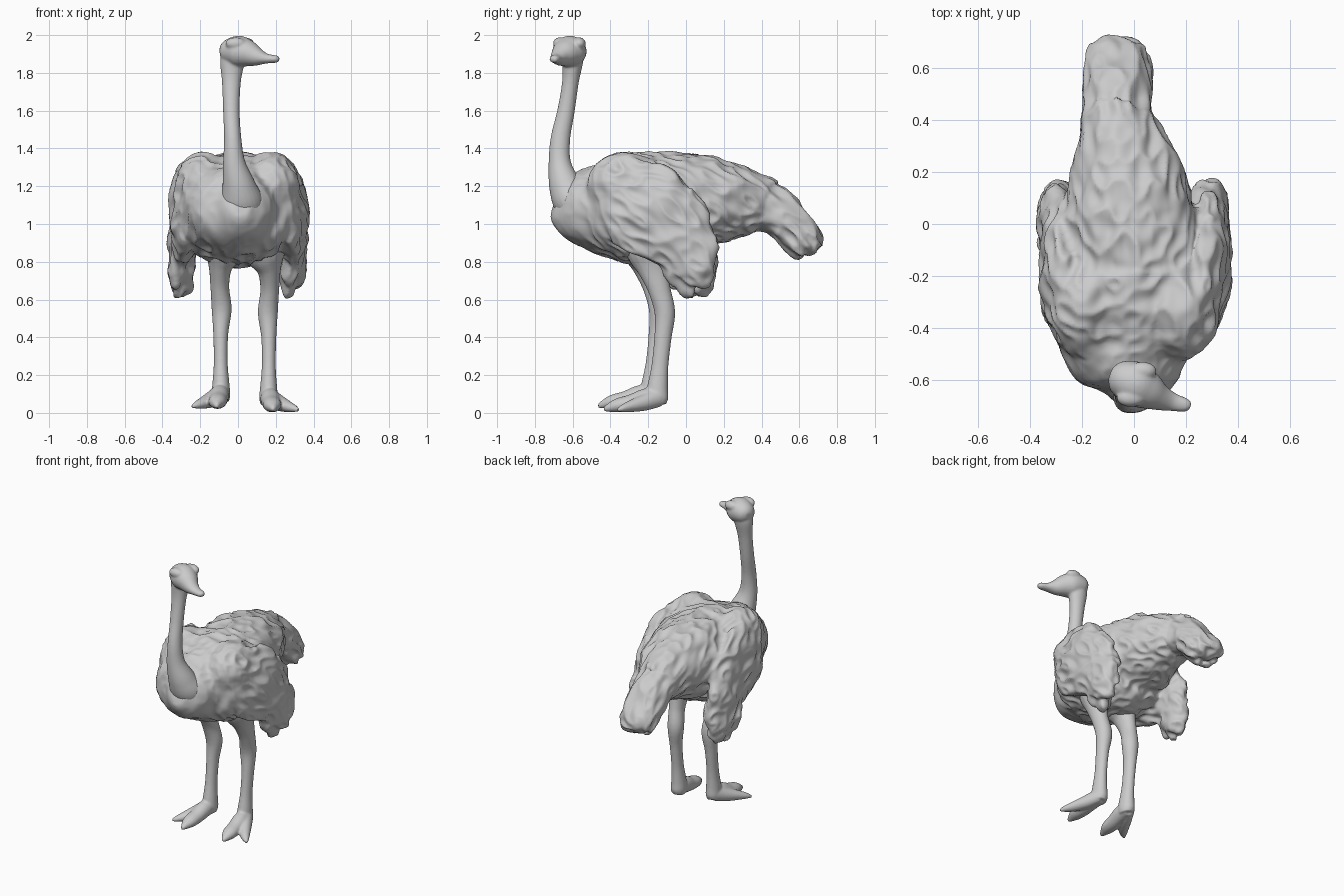
import bpy, bmesh, math, random
from mathutils import Vector, noise

random.seed(4)


def spline(pts, steps):
    """Catmull-Rom through rows of numbers."""
    out, n = [], len(pts)
    for i in range(n - 1):
        rows = [pts[max(i - 1, 0)], pts[i], pts[i + 1], pts[min(i + 2, n - 1)]]
        for s in range(steps):
            t = s / steps
            out.append([0.5 * (2 * b + (c - a) * t + (2 * a - 5 * b + 4 * c - d) * t * t
                               + (3 * b - a - 3 * c + d) * t ** 3)
                        for a, b, c, d in zip(*rows)])
    out.append(list(pts[-1]))
    return out


def tube(bm, pts, side=(1, 0, 0), sides=24, steps=6):
    """Closed elliptical loft; each row is x, y, z, half width, half depth."""
    rows = spline(pts, steps)
    rings = []
    for i, r in enumerate(rows):
        c = Vector(r[:3])
        t = (Vector(rows[min(i + 1, len(rows) - 1)][:3]) - Vector(rows[max(i - 1, 0)][:3])).normalized()
        u = Vector(side)
        u = (u - t * u.dot(t)).normalized()
        v = t.cross(u)
        rings.append([bm.verts.new(c + u * (math.cos(k * math.tau / sides) * r[3])
                                   + v * (math.sin(k * math.tau / sides) * r[4])) for k in range(sides)])
    for a, b in zip(rings, rings[1:]):
        for k in range(sides):
            bm.faces.new((a[k], a[k - 1], b[k - 1], b[k]))
    bm.faces.new(rings[0])
    bm.faces.new(rings[-1][::-1])


def blob(bm, centre, radii):
    made = bmesh.ops.create_uvsphere(bm, u_segments=24, v_segments=16, radius=1)
    for v in made['verts']:
        v.co = Vector(centre) + Vector(a * b for a, b in zip(v.co, radii))


def ruffle(mesh):
    """Feather clumps: noise stretched along the lie of the plumage."""
    d = Vector((0, 0.8, -0.6))
    moves = []
    for v in mesh.vertices:
        p = v.co
        along = p.dot(d)
        q = (p - d * along) * 15 + d * along * 8
        fine = 0.5 - abs(noise.noise(q))
        big = noise.noise(p * 7 + Vector((3, 1, 8)))
        fade = min(1, max(0.15, (p.y + 0.7) * 3))
        moves.append(v.normal * (fade * (0.03 * (fine - 0.3) + 0.02 * big)))
    for v, m in zip(mesh.vertices, moves):
        v.co += m


def finish(name, bm, voxel, smooth, feathered=False):
    """Fuse the overlapping lofts into one smooth skin."""
    bmesh.ops.recalc_face_normals(bm, faces=bm.faces)
    mesh = bpy.data.meshes.new(name)
    bm.to_mesh(mesh)
    bm.free()
    ob = bpy.data.objects.new(name, mesh)
    bpy.context.collection.objects.link(ob)
    rm = ob.modifiers.new("fuse", 'REMESH')
    rm.mode = 'VOXEL'
    rm.voxel_size = voxel
    sm = ob.modifiers.new("soften", 'SMOOTH')
    sm.factor = 0.5
    sm.iterations = smooth
    dg = bpy.context.evaluated_depsgraph_get()
    final = bpy.data.meshes.new_from_object(ob.evaluated_get(dg))
    ob.modifiers.clear()
    ob.data = final
    if feathered:
        ruffle(final)
    for p in final.polygons:
        p.use_smooth = True
    return ob


# Plumage: body and drooping tail
bm = bmesh.new()
tube(bm, [(.02, -.69, 1.11, .05, .07), (.015, -.66, 1.1, .1, .125), (.01, -.6, 1.09, .175, .18),
          (-.01, -.5, 1.085, .265, .225), (-.01, -.35, 1.08, .335, .28), (-.01, -.15, 1.08, .335, .305),
          (-.02, 0, 1.12, .28, .26), (-.03, .2, 1.12, .215, .22), (-.06, .38, 1.11, .15, .145),
          (-.06, .42, 1.10, .14, .135)], sides=40)
tube(bm, [(-.06, .3, 1.12, .09, .07), (-.06, .42, 1.09, .135, .125), (-.06, .53, 1.03, .13, .115),
          (-.06, .63, .94, .12, .095), (-.05, .68, .88, .085, .065), (-.05, .695, .86, .045, .035)])

# Plumage: shoulder humps and folded wings on both sides
for s, drop in ((1, 0), (-1, .04)):
    blob(bm, (s * .17, -.31, 1.19), (.165, .22, .185))
    tube(bm, [(s * .2, -.44, 1.19, .04, .08), (s * .24, -.37, 1.16, .08, .17),
              (s * .27, -.25, 1.1, .092, .25), (s * .285, -.1, .99, .08, .23),
              (s * .3, .02, .86 - drop / 2, .068, .16), (s * .3, .05, .74 - drop, .06, .105),
              (s * .29, .04, .68 - drop, .04, .06)], sides=32)
    # Loose feather tips along the wing's trailing edge
    for y, z, r in ((-.06, .72, .05), (.0, .66, .045), (.08, .7, .045), (.12, .78, .05), (.12, .9, .05), (.07, 1.04, .05)):
        x = s * (.305 + random.uniform(-.045, .02))
        tube(bm, [(x, y - .07, z + .14, .03, .04), (x, y - .02, z + .06, .045, r),
                  (x, y + .01, z - .01 - drop / 2, .035, r * .8), (x, y + .02, z - .04 - drop / 2, .015, .02)],
             sides=14, steps=4)

# Plumage: overlapping feather clumps on the tail
for i in range(9):
    a = i * math.tau / 9
    x, y, z = -.06 + .1 * math.cos(a), .585 + .06 * math.sin(a), .955 + .055 * math.sin(a)
    tube(bm, [(x, y - .1, z + .08, .02, .02), (x, y - .02, z + .02, .042, .035),
              (x, y + .05, z - .06, .035, .03), (x, y + .07, z - .09, .012, .012)], sides=12, steps=4)
finish("body_plumage", bm, .011, 3, True)

# Neck and head, turned to the bird's side
bm = bmesh.new()
tube(bm, [(.02, -.5, 1.05, .08, .08), (.02, -.59, 1.11, .115, .105), (.005, -.638, 1.2, .09, .088),
          (-.02, -.668, 1.32, .06, .06), (-.028, -.665, 1.45, .046, .052), (-.035, -.635, 1.6, .044, .046),
          (-.035, -.612, 1.75, .05, .044), (-.03, -.6, 1.86, .065, .055), (-.02, -.6, 1.92, .06, .055)])
tube(bm, [(-.09, -.575, 1.91, .025, .025), (-.065, -.585, 1.912, .062, .06), (0, -.613, 1.913, .087, .084),
          (.05, -.64, 1.903, .075, .072), (.1, -.667, 1.886, .052, .05), (.15, -.685, 1.876, .036, .027),
          (.2, -.697, 1.873, .026, .02), (.217, -.702, 1.87, .014, .013)], side=(.41, .91, 0))
# Brow ridges over the eyes give the flat crown
for s in (1, -1):
    blob(bm, (.01 + s * .022, -.617 + s * .052, 1.955), (.055, .035, .033))
finish("neck_and_head", bm, .007, 5)

# Legs with two-toed feet; the left one is mirrored and set slightly forward
LEG = [(.13, -.2, .92, .13, .15), (.15, -.185, .82, .1, .115), (.165, -.17, .75, .062, .08),
       (.168, -.14, .65, .05, .06), (.158, -.112, .53, .053, .055), (.163, -.122, .4, .04, .046),
       (.163, -.138, .25, .037, .045), (.162, -.15, .14, .045, .055), (.162, -.155, .08, .05, .062),
       (.165, -.155, .045, .045, .05)]
INNER_TOE = [(.165, -.14, .08, .045, .05), (.17, -.21, .075, .052, .055), (.177, -.29, .052, .05, .046),
             (.182, -.36, .04, .046, .038), (.185, -.41, .026, .024, .022), (.185, -.435, .016, .009, .01)]
OUTER_TOE = [(.175, -.15, .08, .04, .05), (.212, -.22, .055, .042, .044), (.256, -.29, .036, .036, .032),
             (.295, -.335, .024, .023, .02), (.32, -.36, .015, .008, .009)]
for name, left in (("right_leg", False), ("left_leg", True)):
    bm = bmesh.new()
    for part in (LEG, INNER_TOE, OUTER_TOE):
        if left:
            part = [(.065 - x * .96, y - .03, z + .018, a, b) for x, y, z, a, b in part]
        tube(bm, part, sides=18)
    finish(name, bm, .007, 5)
